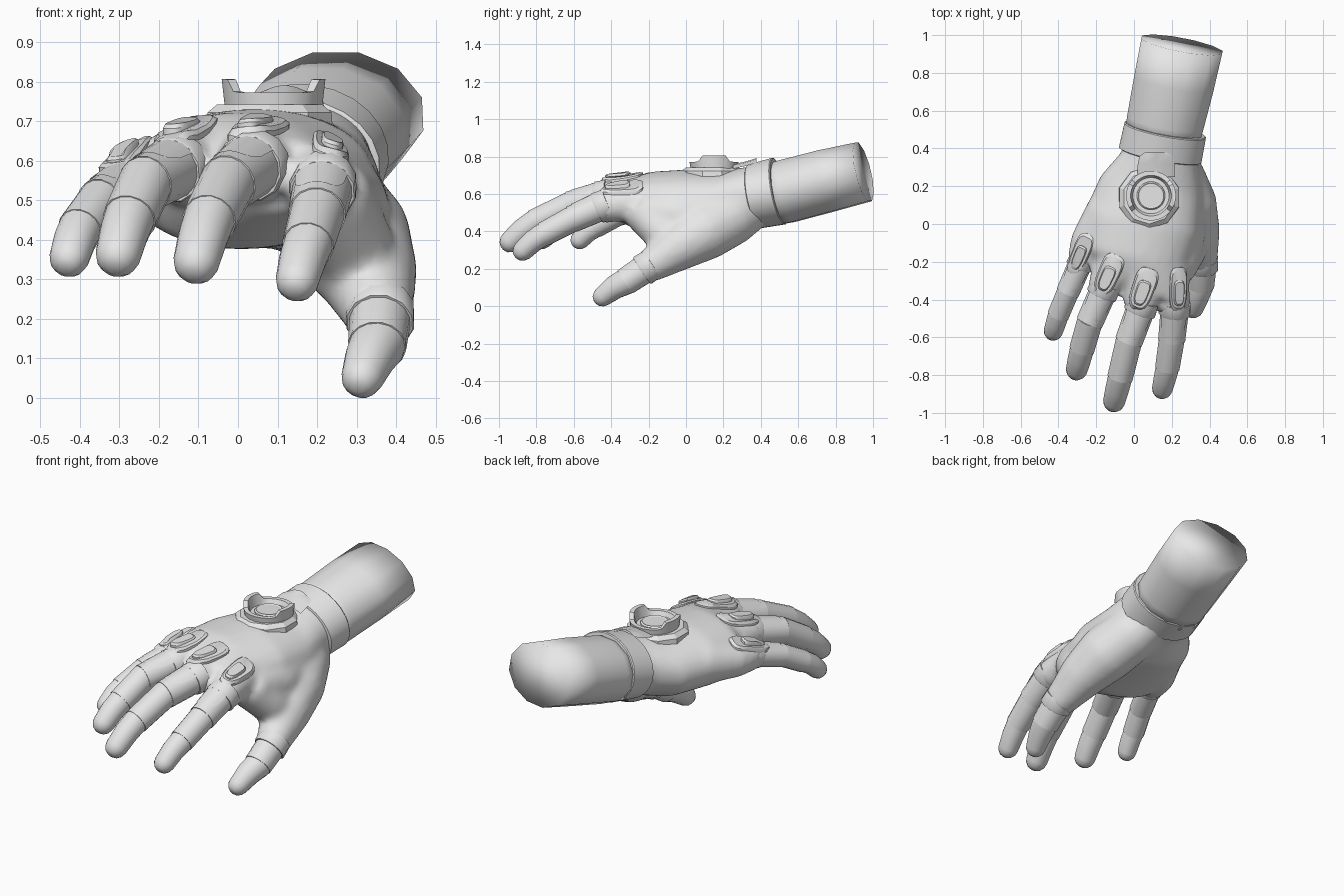
import bpy, bmesh, math
from mathutils import Vector
from mathutils.bvhtree import BVHTree

if "Cube" in bpy.data.objects:
    bpy.data.objects.remove(bpy.data.objects["Cube"])

grey = bpy.data.materials.new("plain_grey")
grey.diffuse_color = (0.8, 0.8, 0.8, 1)
grey.use_nodes = True
grey.node_tree.nodes["Principled BSDF"].inputs["Base Color"].default_value = grey.diffuse_color
UP = Vector((0, 0, 1))


def make(name, bm, angle=40):
    bmesh.ops.recalc_face_normals(bm, faces=bm.faces)
    me = bpy.data.meshes.new(name)
    bm.to_mesh(me)
    bm.free()
    me.materials.append(grey)
    me.shade_smooth()
    if angle < 180:
        me.set_sharp_from_angle(angle=math.radians(angle))
    ob = bpy.data.objects.new(name, me)
    bpy.context.collection.objects.link(ob)
    return ob


def skin(bm, rings):
    """Bridge rings of points and cap both ends."""
    vs = [[bm.verts.new(p) for p in r] for r in rings]
    n = len(vs[0])
    for r0, r1 in zip(vs, vs[1:]):
        for i in range(n):
            j = (i + 1) % n
            bm.faces.new((r0[i], r0[j], r1[j], r1[i]))
    bm.faces.new(vs[0])
    bm.faces.new(vs[-1])


def tube(bm, pts, n=16, t=None, power=2.0):
    """Loft ellipses; each point is x, y, z, half width, half height."""
    rings = []
    for i, p in enumerate(pts):
        c = Vector(p[:3])
        a, b = p[3], p[-1]
        a0, a1 = pts[max(i - 1, 0)], pts[min(i + 1, len(pts) - 1)]
        d = Vector(t) if t else Vector(a1[:3]) - Vector(a0[:3])
        d.normalize()
        s = d.cross(UP).normalized()
        u = s.cross(d)
        ring = []
        for k in range(n):
            q = 2 * math.pi * (k + 0.5) / n
            co, si = math.cos(q), math.sin(q)
            e = 2 / power
            ring.append(c + s * a * math.copysign(abs(co) ** e, co)
                        + u * b * math.copysign(abs(si) ** e, si))
        rings.append(ring)
    skin(bm, rings)


def lathe(bm, c, prof, n, lift=None):
    rings = []
    for r, z, *f in prof:
        ring = []
        for k in range(n):
            q = 2 * math.pi * (k + 0.5) / n
            dz = lift(q) if f else 0
            ring.append((c[0] + r * math.cos(q), c[1] + r * math.sin(q), z + dz))
        rings.append(ring)
    skin(bm, rings)


def sheet(name, rows, thick):
    """Open grid of points thickened into a plate."""
    bm = bmesh.new()
    vs = [[bm.verts.new(p) for p in r] for r in rows]
    for r0, r1 in zip(vs, vs[1:]):
        for i in range(len(r0) - 1):
            bm.faces.new((r0[i], r0[i + 1], r1[i + 1], r1[i]))
    # Thicken here so the outside always faces out
    bmesh.ops.solidify(bm, geom=bm.faces[:], thickness=thick)
    return make(name, bm)


# Digits: joint centres with radii, base to tip
fingers = {
    "index": [(.215, -.46, .53, .078), (.2, -.61, .465, .071),
              (.177, -.76, .385, .064), (.15, -.872, .297, .055)],
    "middle": [(.035, -.45, .585, .08), (-.027, -.62, .54, .073),
               (-.073, -.81, .45, .067), (-.105, -.938, .345, .059)],
    "ring": [(-.165, -.36, .578, .077), (-.235, -.52, .54, .071),
             (-.275, -.66, .453, .066), (-.303, -.77, .362, .058)],
    "little": [(-.285, -.21, .535, .066), (-.35, -.36, .492, .061),
               (-.40, -.48, .425, .057), (-.427, -.567, .355, .051)],
}
thumb = [(.36, -.22, .2, .08), (.352, -.325, .13, .072), (.315, -.445, .052, .054)]
roots = {"index": [(.16, 0, .59, .115)], "middle": [(.06, 0, .615, .115)],
         "ring": [(-.05, 0, .6, .115)],
         "little": [(-.14, .06, .56, .12), (-.25, -.1, .54, .092)]}

# Glove: palm, finger roots and thumb muscle fused into one skin
bm = bmesh.new()
tube(bm, [(.15, .47, .60, .205, .165), (.14, .35, .585, .205, .165),
          (.09, .2, .55, .275, .173), (.04, 0, .555, .312, .177),
          (0, -.18, .547, .292, .173), (.045, -.29, .555, .235, .133),
          (.11, -.39, .56, .16, .09)], 24, (-.2, -1, 0), 2.05)
for k, f in fingers.items():
    b = f[0]
    tube(bm, [*roots[k], (*b[:3], b[3] * 1.12)])
tube(bm, [(.18, .36, .53, .12), (.22, .26, .485, .152), (.285, .1, .40, .158),
          (.33, -.05, .31, .128), (.35, -.16, .235, .098), (.36, -.215, .203, .088)])
# Web between thumb and index
tube(bm, [(.30, -.03, .33, .11), (.28, -.13, .40, .11), (.22, -.235, .51, .11)])
tube(bm, [(.24, .16, .50, .13), (.25, -.04, .48, .135), (.235, -.24, .51, .1)])
glove = make("glove", bm, 180)
m = glove.modifiers.new("fuse", 'REMESH')
m.mode, m.voxel_size, m.use_smooth_shade = 'VOXEL', 0.016, True
m = glove.modifiers.new("soften", 'SMOOTH')
m.factor, m.iterations = 0.5, 14
dg = bpy.context.evaluated_depsgraph_get()
surface = BVHTree.FromObject(glove, dg)

# Forearm with a faceted, soft-shaded end
bm = bmesh.new()
tube(bm, [(.15, .46, .595, .205, .168), (.166, .54, .615, .212, .174),
          (.212, .75, .67, .221, .173), (.254, .948, .718, .225, .166)], 12,
     (.09, .47, .11))
make("forearm", bm, 180)

# Wrist cuff
bm = bmesh.new()
tube(bm, [(.138, .362, .586, .213, .166), (.139, .367, .587, .224, .174),
          (.165, .495, .615, .221, .182), (.166, .50, .616, .216, .177)], 24,
     (.09, .47, .09))
make("wrist_cuff", bm)


def digit(name, joints):
    for i in range(len(joints) - 1):
        p, q = joints[i], joints[i + 1]
        d = (Vector(q[:3]) - Vector(p[:3])).normalized()
        start = Vector(p[:3]) - d * 0.02
        pts = [(*start, p[3] * 0.97), (*p[:3], p[3] * 0.98)]
        if i < len(joints) - 2:
            pts.append((*q[:3], q[3] * 1.03))
        else:  # rounded tip
            mid = (Vector(p[:3]) + Vector(q[:3])) / 2 + UP * 0.008
            pts.append((*mid, p[3] * 0.55 + q[3] * 0.45))
            for along, rad in ((0, 1), (.45, .88), (.8, .6), (.95, .28)):
                pts.append((*(Vector(q[:3]) + d * q[3] * along), q[3] * rad))
        bm = bmesh.new()
        tube(bm, pts)
        make(f"{name}_segment_{i + 1}", bm)
    # Sleeve edge where the digit leaves the glove
    b = joints[0]
    c, d = Vector(b[:3]), (Vector(joints[1][:3]) - Vector(b[:3])).normalized()
    r = b[3]
    bm = bmesh.new()
    tube(bm, [(*(c - d * .05), r * 1.06), (*(c + d * .012), r * 1.11),
              (*(c + d * .018), r * 1.06)], 12)
    make(f"{name}_sleeve", bm)


def finger_plate(name, p, q):
    """Curved guard on the top of a finger segment."""
    a, b = Vector(p[:3]), Vector(q[:3])
    d = (b - a).normalized()
    s = d.cross(UP).normalized()
    u = s.cross(d)
    rows = []
    for f, half in ((.0, 56), (.5, 52), (.72, 42), (.82, 25)):
        c = a.lerp(b, f)
        r = p[3] + (q[3] - p[3]) * f + .004
        row = []
        for i in range(9):
            w = math.radians(90 + half * (i - 4) / 4)
            row.append(c + (s * math.cos(w) + u * math.sin(w)) * r)
        rows.append(row)
    sheet(f"{name}_guard", rows, 0.008)


def pad(name, x, y, length, width, d):
    """Two-step rounded pad following the back of the glove."""
    hit, n, _, _ = surface.ray_cast(Vector((x, y, 2)), Vector((0, 0, -1)))
    n = (n + UP).normalized()
    f = (d - n * d.dot(n)).normalized()
    s = f.cross(n)
    for label, k, off, low, top in (("pad", 1, 0, -.014, .018),
                                    ("pad_cap", .58, .02, 0, .032)):
        bm = bmesh.new()
        rings = []
        for w, sc in ((low, 1), (top - .008, 1), (top, .86)):
            ring = []
            for i in range(20):
                q = 2 * math.pi * (i + .5) / 20
                co, si = math.cos(q), math.sin(q)
                uu = math.copysign(abs(co) ** .6, co) * width / 2 * k * sc
                vv = math.copysign(abs(si) ** .6, si) * length / 2 * k * sc
                flat = hit + s * uu * (1 - .15 * si) + f * (vv + off)
                on = surface.ray_cast(flat + n * .2, -n)[0]
                drop = max(-.035, min(.02, (on - flat).dot(n))) if on else -.03
                ring.append(flat + n * (w + drop * .85))
            rings.append(ring)
        skin(bm, rings)
        make(f"{name}_{label}", bm, 30)


pads = {"index": (.235, -.345, .1), "middle": (.048, -.345, .12),
        "ring": (-.137, -.27, .115), "little": (-.285, -.16, .095)}
for k, f in fingers.items():
    digit(k, f)
    finger_plate(k, f[0], f[1])
    x, y, w = pads[k]
    pad(k, x, y, .235, w, Vector(f[1][:3]) - Vector(f[0][:3]))
digit("thumb", thumb)

# Round device on the back of the hand
C = (.09, .15)
bm = bmesh.new()
lathe(bm, (.08, .14), [(.155, .64), (.168, .68), (.165, .722), (.14, .742)], 10)
make("device_base", bm, 20)
bm = bmesh.new()
lathe(bm, C, [(.12, .70), (.132, .772, 1), (.108, .772, 1), (.096, .748)], 32,
      lambda q: .035 * min(1, max(0, (abs(math.cos(q)) - .76) / .13)))
make("device_rim", bm, 30)
bm = bmesh.new()
lathe(bm, C, [(.075, .74), (.075, .757), (.068, .764), (.062, .760)], 24)
make("device_dial", bm, 30)

# Raised tab behind the device
sheet("device_tab", [[(.118 + hw * i / 2, y, z - .006 * i * i) for i in range(-2, 3)]
                     for y, z, hw in ((.25, .758, .10), (.32, .774, .098),
                                      (.36, .786, .088), (.378, .792, .06))], .014)
